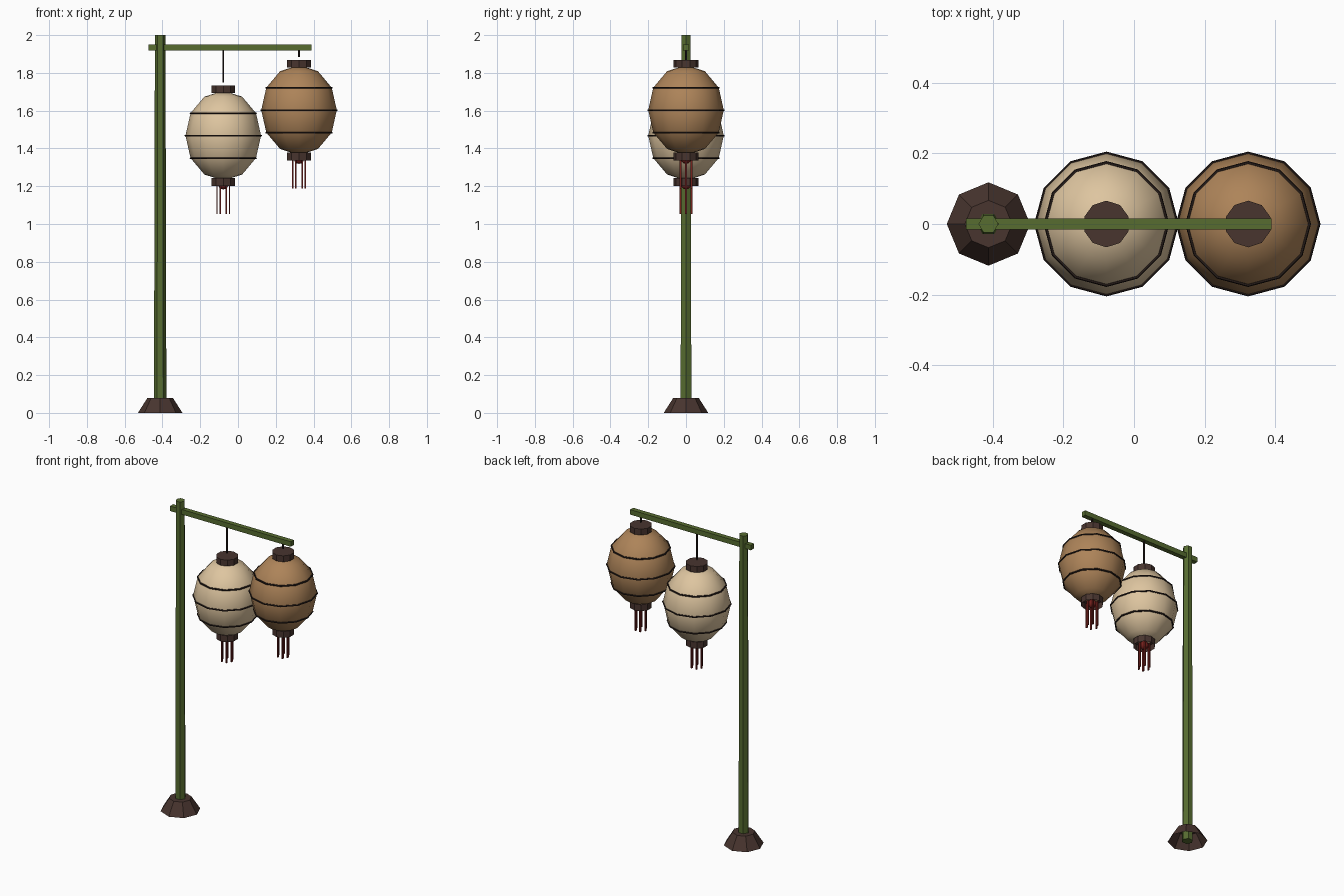
import bpy, bmesh
from math import pi, sin, cos
from mathutils import Matrix

cube = bpy.data.objects.get("Cube")
if cube:
    bpy.data.objects.remove(cube, do_unlink=True)


def material(name, rgb):
    m = bpy.data.materials.new(name)
    m.use_nodes = True
    m.diffuse_color = (*rgb, 1)
    bsdf = m.node_tree.nodes["Principled BSDF"]
    bsdf.inputs["Base Color"].default_value = (*rgb, 1)
    bsdf.inputs["Roughness"].default_value = 0.8
    return m


GREEN = material("bamboo_green", (0.095, 0.15, 0.03))
WOOD = material("dark_wood", (0.065, 0.035, 0.028))
CREAM = material("cream_paper", (0.73, 0.56, 0.35))
TAN = material("tan_paper", (0.42, 0.23, 0.10))
BLACK = material("dark_cord", (0.02, 0.012, 0.01))
RED = material("tassel_red", (0.18, 0.015, 0.012))


def finish(name, bm, mat, smooth=False):
    me = bpy.data.meshes.new(name)
    bm.to_mesh(me)
    bm.free()
    me.materials.append(mat)
    for p in me.polygons:
        p.use_smooth = smooth
    ob = bpy.data.objects.new(name, me)
    bpy.context.collection.objects.link(ob)
    return ob


def prism(name, mat, x, z0, z1, r0, r1, sides, turn=0, open_bottom=False):
    """Tapered upright prism between two heights."""
    bm = bmesh.new()
    place = Matrix.Translation((x, 0, (z0 + z1) / 2)) @ Matrix.Rotation(turn, 4, 'Z')
    bmesh.ops.create_cone(bm, cap_ends=True, segments=sides, radius1=r0,
                          radius2=r1, depth=z1 - z0, matrix=place)
    if open_bottom:
        under = [f for f in bm.faces if f.normal.z < -0.9]
        bmesh.ops.delete(bm, geom=under, context='FACES')
    return finish(name, bm, mat)


def add_box(bm, centre, size):
    bmesh.ops.create_cube(bm, size=1, matrix=Matrix.Translation(centre)
                          @ Matrix.Diagonal((*size, 1)))


def sphere(name, mat, centre, radius, height, segments, rings):
    bm = bmesh.new()
    bmesh.ops.create_uvsphere(bm, u_segments=segments, v_segments=rings, radius=1,
                              matrix=Matrix.Translation(centre)
                              @ Matrix.Diagonal((radius, radius, height, 1)))
    return finish(name, bm, mat, True)


def hoop(name, x, z, radius):
    bpy.ops.mesh.primitive_torus_add(location=(x, 0, z), major_segments=12,
                                     minor_segments=6, major_radius=radius,
                                     minor_radius=0.005)
    ob = bpy.context.object
    ob.name = name
    ob.data.materials.append(BLACK)


# Stand
POLE_X = -0.412
prism("base", WOOD, POLE_X, 0, 0.08, 0.118, 0.067, 8, open_bottom=True)
prism("pole", GREEN, POLE_X, 0, 2.0, 0.033, 0.028, 6, turn=pi / 6)
bm = bmesh.new()
add_box(bm, (-0.043, 0, 1.935), (0.864, 0.031, 0.032))
finish("cross_arm", bm, GREEN)


def lantern(side, paper, x, z):
    R, H = 0.2, 0.238
    sphere(side + "_lantern_body", paper, (x, 0, z), R, H, 12, 6)
    for level, tag in ((-1, "lower"), (0, "middle"), (1, "upper")):
        a = level * pi / 6
        hoop(f"{side}_{tag}_hoop", x, z + H * sin(a), R * cos(a))
    # Caps and hanging cord
    prism(side + "_top_cap", WOOD, x, z + 0.225, z + 0.264, 0.066, 0.066, 10)
    prism(side + "_bottom_cap", WOOD, x, z - 0.266, z - 0.225, 0.066, 0.066, 10,
          open_bottom=True)
    prism(side + "_cord", BLACK, x, z + 0.28, 1.925, 0.006, 0.006, 6)
    # Tassel knot and strands
    sphere(side + "_tassel_knot", RED, (x, 0, z - 0.258), 0.027, 0.027, 8, 6)
    bm = bmesh.new()
    for i in range(6):
        a = i * pi / 3
        add_box(bm, (x + 0.033 * cos(a), 0.033 * sin(a), z - 0.332),
                (0.007, 0.012, 0.165))
    finish(side + "_tassel_strands", bm, RED)


lantern("inner", CREAM, -0.078, 1.468)
lantern("outer", TAN, 0.323, 1.603)
